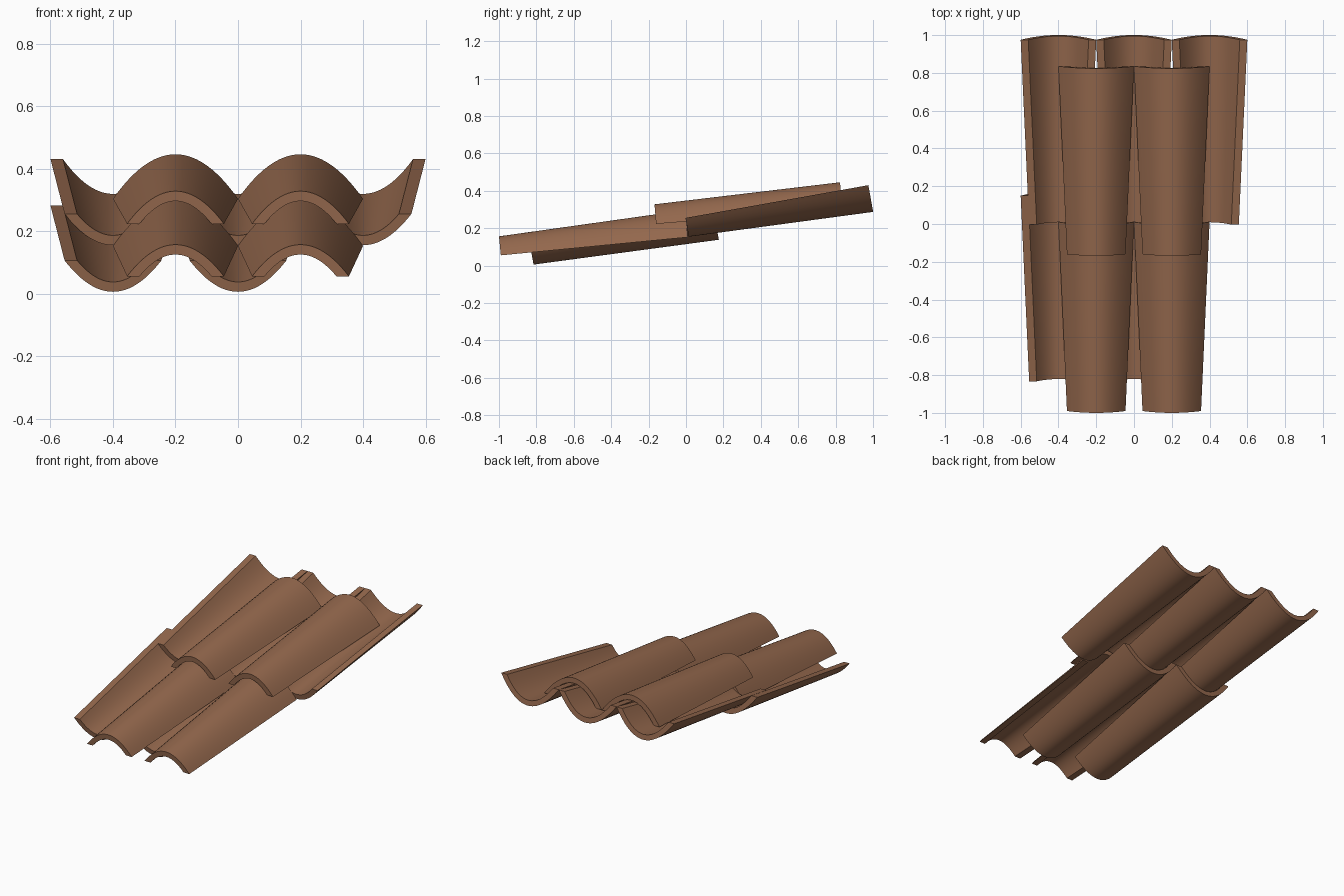
import bpy, math
from mathutils import Vector

if "Cube" in bpy.data.objects:
    bpy.data.objects.remove(bpy.data.objects["Cube"])

clay = bpy.data.materials.new("brown clay")
clay.diffuse_color = (0.30, 0.14, 0.075, 1)
clay.use_nodes = True
clay.node_tree.nodes["Principled BSDF"].inputs["Base Color"].default_value = clay.diffuse_color

N, T = 24, 0.032      # segments across the arch, wall thickness


def section(half, height):
    """Closed arch outline: outer curve, then inner curve, with flat rims."""
    outer = [(half * t, height * (1 - t * t))
             for t in (-1 + 2 * i / N for i in range(N + 1))]
    ih, iw = height - T, half - 0.04
    inner = [(iw * t, ih * (1 - t * t))
             for t in (1 - 2 * i / N for i in range(N + 1))]
    return outer + inner


def tile(name, x, front, back, heights, flip):
    """Tapered barrel tile whose rim runs from front (y, z) to back (y, z)."""
    a, b = Vector((x, *front)), Vector((x, *back))
    d = (b - a).normalized()
    up = Vector((0, -d.z, d.y)) * (-1 if flip else 1)
    verts = []
    for p, half, h in ((a, 0.155, heights[0]), (b, 0.2, heights[1])):
        verts += [p + Vector((u, 0, 0)) + up * v for u, v in section(half, h)]
    n = len(verts) // 2
    faces = [(i, (i + 1) % n, n + (i + 1) % n, n + i) for i in range(n)]
    # end walls as quad strips
    for i in range(N):
        j = n - 1 - i
        faces.append((i, j, j - 1, i + 1))
        faces.append((n + i, n + i + 1, n + j - 1, n + j))
    if not flip:
        faces = [f[::-1] for f in faces]
    me = bpy.data.meshes.new(name)
    me.from_pydata(verts, [], faces)
    me.materials.append(clay)
    ob = bpy.data.objects.new(name, me)
    bpy.context.collection.objects.link(ob)
    bpy.context.view_layer.objects.active = ob
    ob.select_set(True)
    bpy.ops.object.shade_smooth_by_angle(angle=math.radians(30))
    ob.select_set(False)


# pan tiles (hollow side up): two in the lower row, three in the upper row
for i, x in enumerate((-0.4, 0.0)):
    tile(f"lower_pan_tile_{i+1}", x, (-0.833, 0.106), (0.15, 0.281), (0.102, 0.145), True)
for i, x in enumerate((-0.4, 0.0, 0.4)):
    tile(f"upper_pan_tile_{i+1}", x, (-0.003, 0.255), (0.975, 0.43), (0.102, 0.145), True)

# cover tiles (arched side up): two per row
for i, x in enumerate((-0.2, 0.2)):
    tile(f"lower_cover_tile_{i+1}", x, (-0.99, 0.055), (0.01, 0.152), (0.102, 0.145), False)
    tile(f"upper_cover_tile_{i+1}", x, (-0.16, 0.223), (0.835, 0.303), (0.105, 0.143), False)
